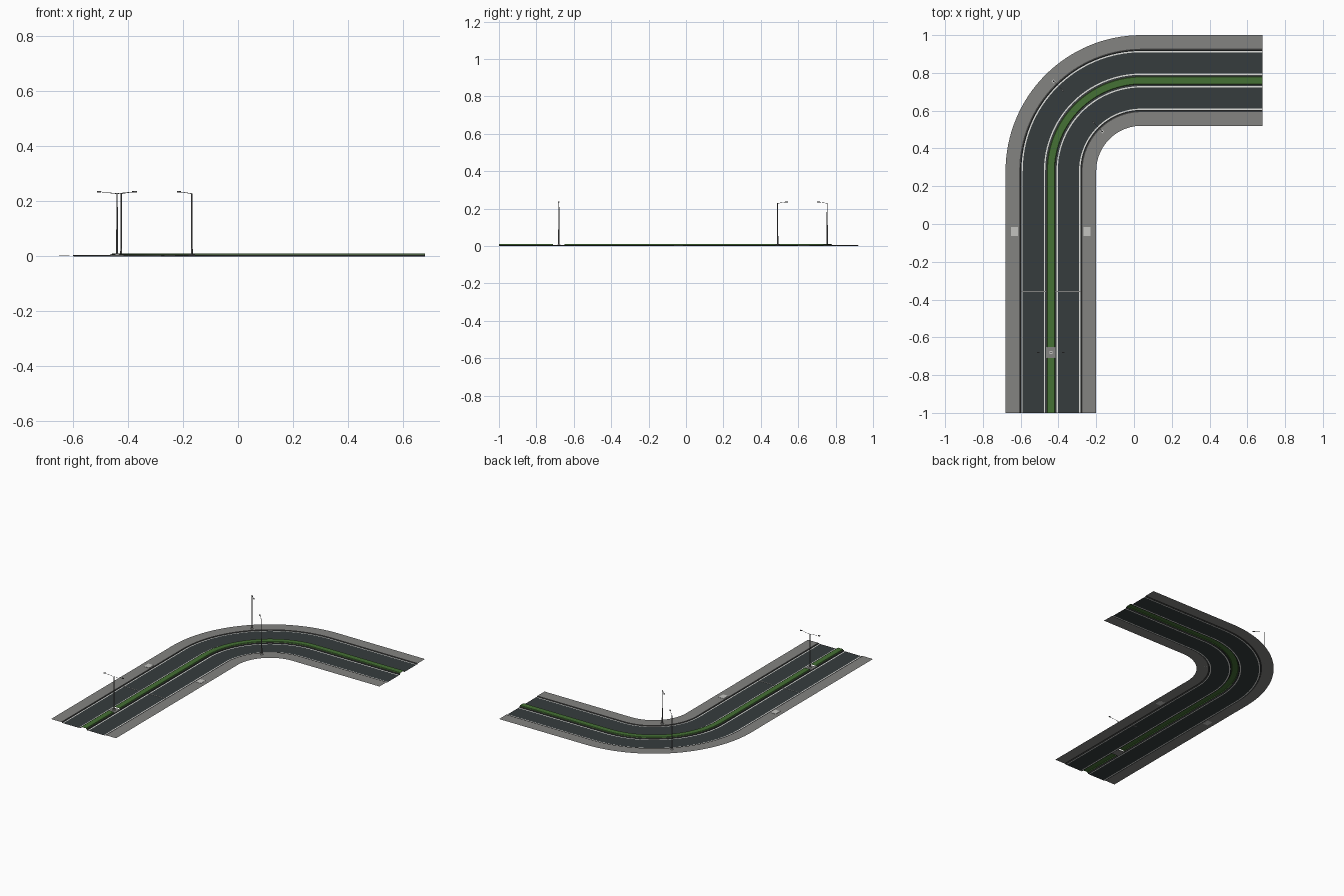
import bpy, bmesh, math
from mathutils import Vector, Matrix

cube = bpy.data.objects.get("Cube")
if cube:
    bpy.data.objects.remove(cube, do_unlink=True)


def material(name, r, g, b):
    m = bpy.data.materials.new(name)
    m.use_nodes = True
    m.diffuse_color = (r, g, b, 1)
    m.node_tree.nodes["Principled BSDF"].inputs["Base Color"].default_value = (r, g, b, 1)
    return m


paving = material("paving grey", 0.23, 0.23, 0.22)
asphalt = material("asphalt", 0.037, 0.046, 0.048)
kerb_dark = material("dark kerb", 0.07, 0.07, 0.068)
grass = material("grass green", 0.06, 0.165, 0.035)
paint = material("road paint", 0.75, 0.75, 0.73)
steel = material("lamp steel", 0.16, 0.16, 0.16)
pale = material("pale slab", 0.55, 0.55, 0.53)

CENTRE = Vector((0.04, 0.28))
RADIUS = 0.48
START, END = -1.0, 0.68


def finish(name, bm, mat):
    mesh = bpy.data.meshes.new(name)
    bm.to_mesh(mesh)
    bm.free()
    mesh.materials.append(mat)
    ob = bpy.data.objects.new(name, mesh)
    bpy.context.collection.objects.link(ob)
    return ob


def full_path(start=START):
    """Centre line points with the direction towards the outside of the bend."""
    pts = [(Vector((CENTRE.x - RADIUS, start)), Vector((-1, 0)))]
    steps = 32
    for i in range(steps + 1):
        a = math.pi - math.pi / 2 * i / steps
        out = Vector((math.cos(a), math.sin(a)))
        pts.append((CENTRE + out * RADIUS, out))
    pts.append((Vector((END, CENTRE.y + RADIUS)), Vector((0, 1))))
    return pts


def sweep(name, profile, mat, path):
    """Sweep an open (offset, height) profile along the centre line."""
    bm = bmesh.new()
    rows = []
    for p, out in path:
        rows.append([bm.verts.new((*(p + out * o), z)) for o, z in profile])
    for a, b in zip(rows, rows[1:]):
        for j in range(len(profile) - 1):
            bm.faces.new((a[j], a[j + 1], b[j + 1], b[j]))
    return finish(name, bm, mat)


def mirrored(profile):
    return [(-o, z) for o, z in reversed(profile)]


# Carriageway, kerbs, pavements and painted edge lines, on both sides
road = full_path()
strips = [
    ("pavement", [(0.24, 0.004), (0.168, 0.004)], paving),
    ("kerb", [(0.168, 0.004), (0.161, 0.004), (0.159, 0)], kerb_dark),
    ("gutter", [(0.159, 0), (0.156, 0)], asphalt),
    ("outer_line", [(0.156, 0), (0.149, 0)], paint),
    ("lane", [(0.149, 0), (0.037, 0)], asphalt),
    ("inner_line", [(0.037, 0), (0.030, 0)], paint),
    ("median_gutter", [(0.030, 0), (0.025, 0)], asphalt),
]
for part, profile, mat in strips:
    sweep("outer_bend_" + part, profile, mat, road)
    sweep("inner_bend_" + part, mirrored(profile), mat, road)

# Planted median, interrupted where the twin lamp stands
GAP_A, GAP_B = -0.71, -0.65
mid = CENTRE.x - RADIUS
side = Vector((-1, 0))
near = [(Vector((mid, START)), side), (Vector((mid, GAP_A)), side)]
edge = [(0.025, 0), (0.025, 0.006), (0.021, 0.006)]
turf = [(0.021, 0.006), (0.018, 0.011), (-0.018, 0.011), (-0.021, 0.006)]
for label, path in (("near", near), ("far", full_path(GAP_B))):
    sweep(label + "_median_kerb_outer", edge, kerb_dark, path)
    sweep(label + "_median_kerb_inner", mirrored(edge), kerb_dark, path)
    sweep(label + "_median_grass", turf, grass, path)


def box(name, x, y, z0, z1, sx, sy, mat, angle=0):
    bm = bmesh.new()
    m = (Matrix.Translation((x, y, (z0 + z1) / 2)) @ Matrix.Rotation(angle, 4, "Z")
         @ Matrix.Diagonal((sx, sy, z1 - z0, 1)))
    bmesh.ops.create_cube(bm, size=1, matrix=m)
    return finish(name, bm, mat)


def rod(name, a, b, r1, r2, mat, sides=8):
    a, b = Vector(a), Vector(b)
    d = b - a
    m = Matrix.Translation((a + b) / 2) @ d.to_track_quat("Z", "Y").to_matrix().to_4x4()
    bm = bmesh.new()
    bmesh.ops.create_cone(bm, cap_ends=True, segments=sides, radius1=r1, radius2=r2,
                          depth=d.length, matrix=m)
    for f in bm.faces:
        f.smooth = len(f.verts) == 4
    return finish(name, bm, mat)


# Lamp slab in the median, pavement slabs and the cross joint
box("median_lamp_slab", mid, (GAP_A + GAP_B) / 2, 0, 0.005, 0.05, GAP_B - GAP_A, paving)
for label, off in (("outer", -0.192), ("inner", 0.192)):
    box(label + "_pavement_slab", mid + off, -0.04, 0.0035, 0.0055, 0.038, 0.048, pale)
for label, off in (("outer", -0.092), ("inner", 0.092)):
    box(label + "_cross_joint", mid + off, -0.357, 0, 0.001, 0.134, 0.005, paving)


def lamp(name, x, y, base, angles, reach):
    """Street lamp with one arm and head for each direction."""
    box(name + "_base", x, y, base, base + 0.004, 0.016, 0.016, pale, angles[0])
    rod(name + "_pole", (x, y, base), (x, y, 0.229), 0.0035, 0.0022, steel)
    for i, a in enumerate(angles):
        dx, dy = math.cos(a), math.sin(a)
        tip = (x + dx * reach, y + dy * reach, 0.235)
        rod(f"{name}_arm_{i + 1}", (x, y, 0.228), tip, 0.0012, 0.0008, steel, 6)
        box(f"{name}_head_{i + 1}", tip[0], tip[1], 0.233, 0.237, 0.014, 0.007, steel, a)


lamp("twin_lamp", mid, -0.68, 0.005, (0, math.pi), 0.066)
lamp("outer_bend_lamp", -0.425, 0.755, 0.004, (-math.pi / 4,), 0.066)
lamp("inner_bend_lamp", -0.168, 0.49, 0.004, (math.pi * 3 / 4,), 0.066)
